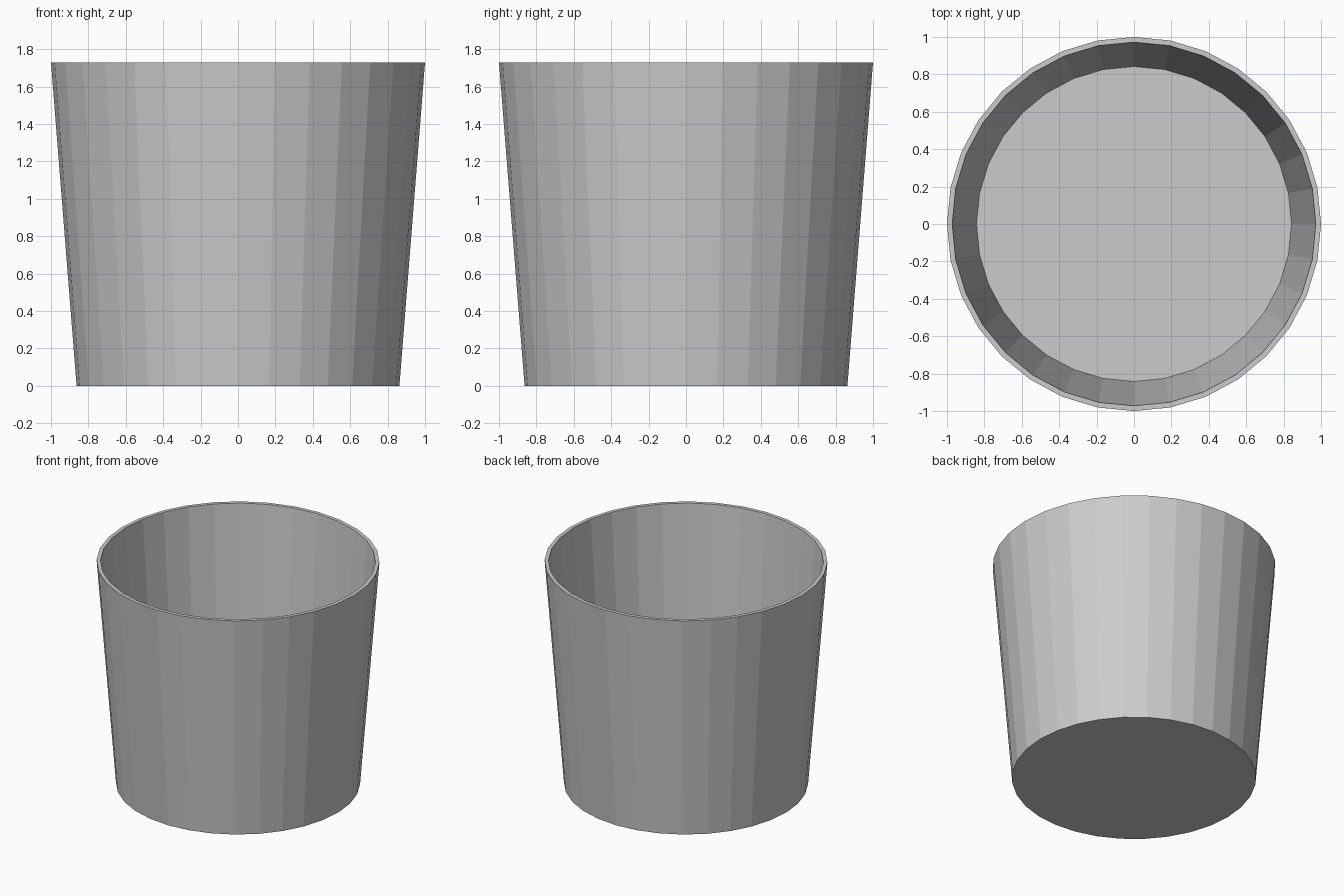
import bpy, bmesh
from math import cos, sin, tau

if "Cube" in bpy.data.objects:
    bpy.data.objects.remove(bpy.data.objects["Cube"])

SIDES = 32
# (radius, z) from outer base, over the rim, down to the inner floor
PROFILE = [(0.863, 0.0), (1.0, 1.73), (0.972, 1.73), (0.842, 0.01)]

bm = bmesh.new()


def ring(radius, z):
    return [bm.verts.new((radius * cos(tau * i / SIDES), radius * sin(tau * i / SIDES), z))
            for i in range(SIDES)]


rings = [ring(r, z) for r, z in PROFILE]

# Outer wall, rim and inner wall
for a, b in zip(rings, rings[1:]):
    for i in range(SIDES):
        j = (i + 1) % SIDES
        bm.faces.new((a[i], a[j], b[j], b[i]))

# Underside and inner floor
bm.faces.new(rings[0][::-1])
bm.faces.new(rings[-1])
bmesh.ops.recalc_face_normals(bm, faces=bm.faces)

mesh = bpy.data.meshes.new("tapered_cup")
bm.to_mesh(mesh)
bm.free()
cup = bpy.data.objects.new("tapered_cup", mesh)
bpy.context.collection.objects.link(cup)
